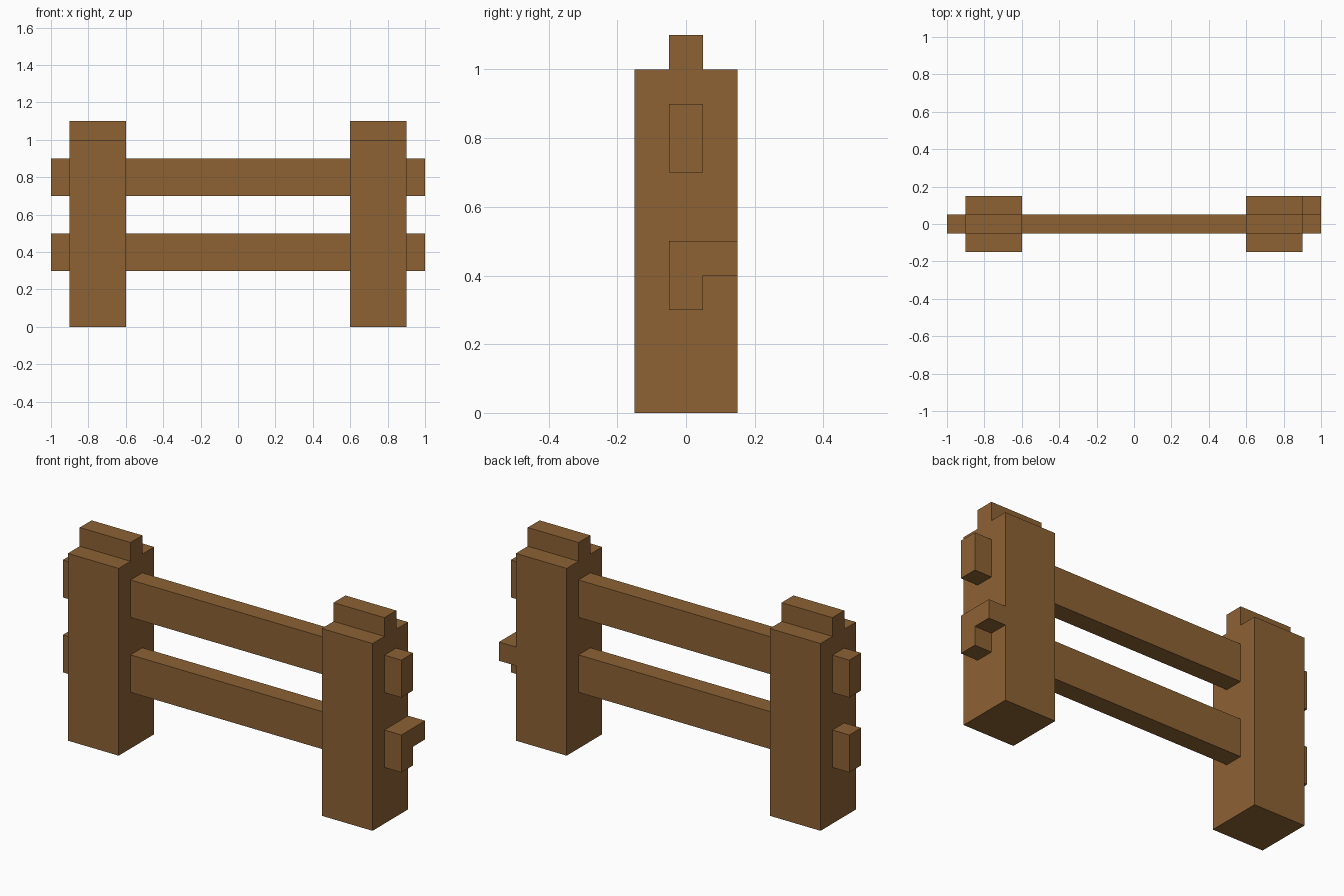
import bpy
import bmesh

cube = bpy.data.objects.get("Cube")
if cube:
    bpy.data.objects.remove(cube, do_unlink=True)

# Single wood colour
wood = bpy.data.materials.new("brown wood")
wood.use_nodes = True
colour = (0.266, 0.122, 0.034, 1.0)
wood.diffuse_color = colour
bsdf = next(n for n in wood.node_tree.nodes if n.type == 'BSDF_PRINCIPLED')
bsdf.inputs["Base Color"].default_value = colour


def extrude_profile(name, profile, x0, x1):
    """Solid with a (y, z) cross-section running along x from x0 to x1."""
    bm = bmesh.new()
    face = bm.faces.new([bm.verts.new((x0, y, z)) for y, z in profile])
    result = bmesh.ops.extrude_face_region(bm, geom=[face])
    verts = [g for g in result["geom"] if isinstance(g, bmesh.types.BMVert)]
    bmesh.ops.translate(bm, verts=verts, vec=(x1 - x0, 0, 0))
    bmesh.ops.recalc_face_normals(bm, faces=bm.faces[:])
    mesh = bpy.data.meshes.new(name)
    bm.to_mesh(mesh)
    bm.free()
    mesh.materials.append(wood)
    obj = bpy.data.objects.new(name, mesh)
    bpy.context.scene.collection.objects.link(obj)
    return obj


def rect(y0, y1, z0, z1):
    return [(y0, z0), (y1, z0), (y1, z1), (y0, z1)]


# Posts with a narrow raised ridge on top
post_profile = [(-0.15, 0), (0.15, 0), (0.15, 1.0), (0.05, 1.0),
                (0.05, 1.1), (-0.05, 1.1), (-0.05, 1.0), (-0.15, 1.0)]
extrude_profile("left_post", post_profile, 0.6, 0.9)
extrude_profile("right_post", post_profile, -0.9, -0.6)

# Upper rail passes through both posts
extrude_profile("upper_rail", rect(-0.05, 0.05, 0.7, 0.9), -1.0, 1.0)

# Lower rail, ending on the left in a hooked latch that points backwards
extrude_profile("lower_rail", rect(-0.05, 0.05, 0.3, 0.5), -1.0, 0.9)
latch_profile = [(-0.05, 0.3), (0.05, 0.3), (0.05, 0.4),
                 (0.15, 0.4), (0.15, 0.5), (-0.05, 0.5)]
extrude_profile("lower_rail_latch", latch_profile, 0.9, 1.0)
